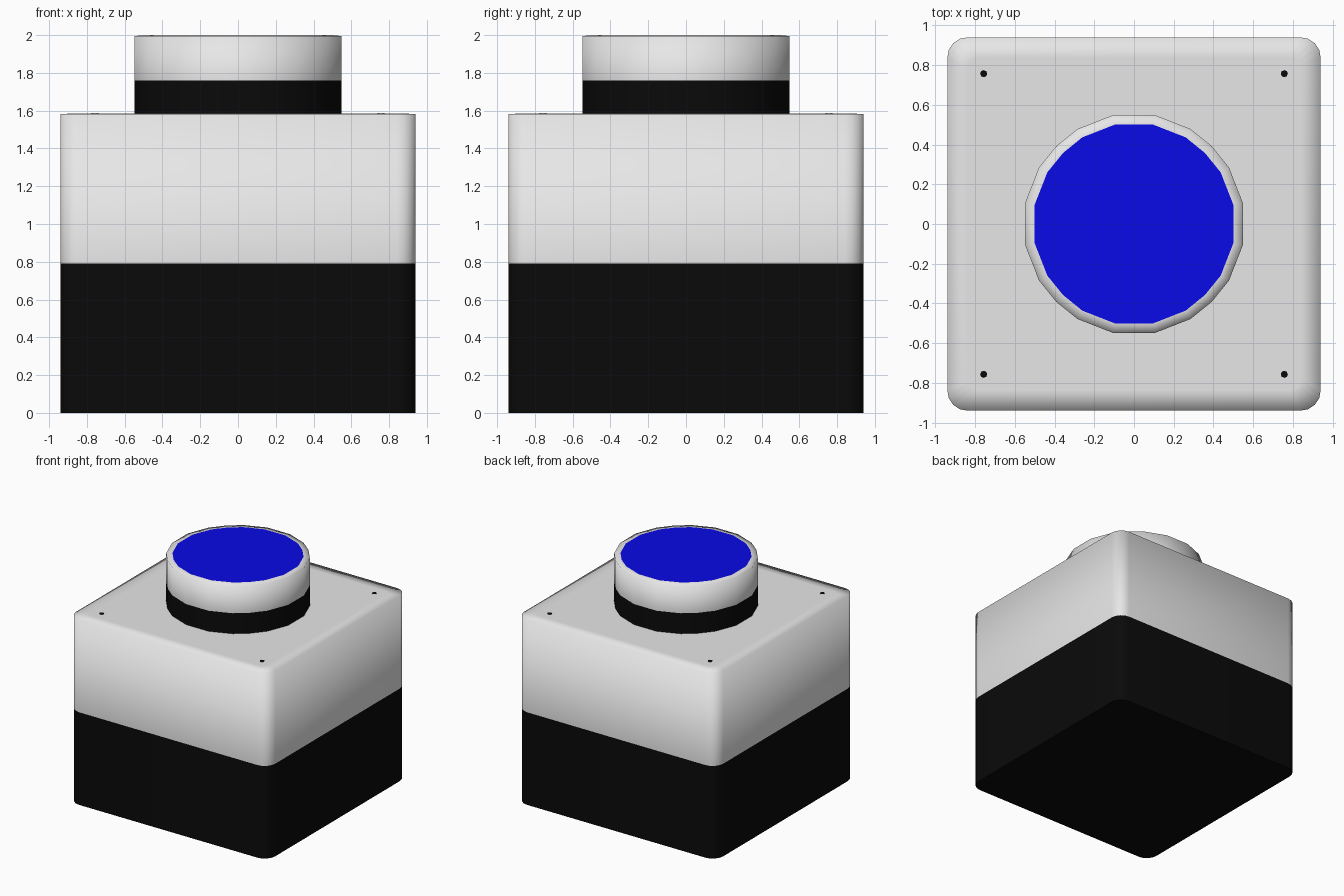
import bpy, bmesh, math

if "Cube" in bpy.data.objects:
    bpy.data.objects.remove(bpy.data.objects["Cube"])


def material(name, rgb):
    m = bpy.data.materials.new(name)
    m.diffuse_color = (*rgb, 1)
    m.use_nodes = True
    m.node_tree.nodes["Principled BSDF"].inputs["Base Color"].default_value = m.diffuse_color
    return m


GREY = material("light grey", (0.8, 0.8, 0.8))
BLACK = material("black", (0.003, 0.003, 0.003))
BLUE = material("blue", (0.003, 0.003, 0.8))


def rounded_square(half, r, segs=4):
    pts = []
    for k in range(4):
        a0 = k * math.pi / 2
        cx = (half - r) * (1 if k in (0, 3) else -1)
        cy = (half - r) * (1 if k in (0, 1) else -1)
        for i in range(segs + 1):
            a = a0 + i * math.pi / 2 / segs
            pts.append((cx + r * math.cos(a), cy + r * math.sin(a)))
    return pts


def button_outline(s):
    # twenty-sided outline with four wide flats
    quarter = [(1, 0.195), (0.873, 0.52), (0.715, 0.715), (0.52, 0.873), (0.195, 1)]
    pts = []
    for k in range(4):
        c, d = round(math.cos(k * math.pi / 2)), round(math.sin(k * math.pi / 2))
        pts += [((x * c - y * d) * s, (x * d + y * c) * s) for x, y in quarter]
    return pts


def loft(name, loops, mats, smooth=True):
    """Skin (outline, z) loops from bottom to top; the last material colours the top cap."""
    bm = bmesh.new()
    rings = [[bm.verts.new((x, y, z)) for x, y in pts] for pts, z in loops]
    for a, b in zip(rings, rings[1:]):
        n = len(a)
        for i in range(n):
            j = (i + 1) % n
            bm.faces.new((a[i], a[j], b[j], b[i])).smooth = smooth
    bm.faces.new(rings[0][::-1])
    top = bm.faces.new(rings[-1])
    top.material_index = len(mats) - 1
    top.smooth = False
    me = bpy.data.meshes.new(name)
    bm.to_mesh(me)
    bm.free()
    for m in mats:
        me.materials.append(m)
    ob = bpy.data.objects.new(name, me)
    bpy.context.collection.objects.link(ob)
    return ob


# Housing: black lower half, grey upper half with a softened top border
outer = rounded_square(0.94, 0.1)
inner = rounded_square(0.84, 0.06)
loft("lower_housing", [(outer, 0), (outer, 0.79)], [BLACK])
loft("upper_housing", [(outer, 0.79), (outer, 1.583), (inner, 1.585)], [GREY])

# Button: black collar, grey cap and blue top face
rim, face = button_outline(0.548), button_outline(0.5)
loft("button_collar", [(rim, 1.57), (rim, 1.76)], [BLACK])
loft("button_cap", [(rim, 1.76), (rim, 1.995), (face, 2.0)], [GREY, BLUE])

# Tiny screws near the four corners
for sx in (-1, 1):
    for sy in (-1, 1):
        dot = [(sx * 0.757 + 0.018 * math.cos(i * math.pi / 4),
                sy * 0.757 + 0.018 * math.sin(i * math.pi / 4)) for i in range(8)]
        loft("corner_screw", [(dot, 1.58), (dot, 1.588)], [BLACK], False)
